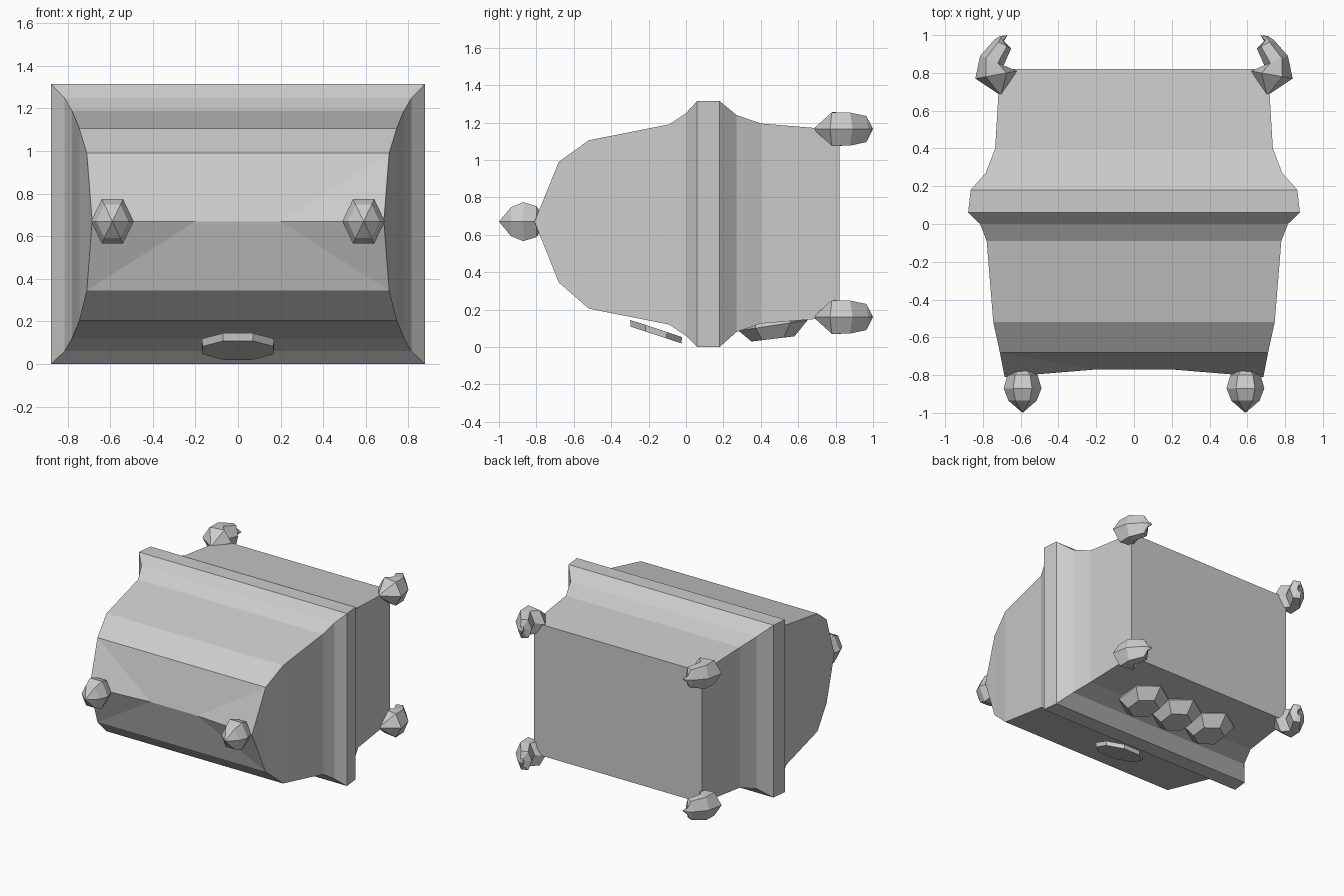
import bpy, bmesh
from math import sin, cos, pi
from mathutils import Vector

if "Cube" in bpy.data.objects:
    bpy.data.objects.remove(bpy.data.objects["Cube"])


def finish(bm, name):
    bmesh.ops.recalc_face_normals(bm, faces=bm.faces[:])
    mesh = bpy.data.meshes.new(name)
    bm.to_mesh(mesh)
    bm.free()
    ob = bpy.data.objects.new(name, mesh)
    bpy.context.collection.objects.link(ob)
    return ob


def skin(bm, rings):
    """Join rings of points; a single point closes to a tip. Returns verts."""
    vs = [[bm.verts.new(p) for p in r] for r in rings]
    for a, b in zip(vs, vs[1:]):
        n = max(len(a), len(b))
        for i in range(n):
            j = (i + 1) % n
            if len(a) == 1:
                bm.faces.new((a[0], b[j], b[i]))
            elif len(b) == 1:
                bm.faces.new((a[i], a[j], b[0]))
            else:
                bm.faces.new((a[i], a[j], b[j], b[i]))
    return vs


def loft(name, rings):
    bm = bmesh.new()
    vs = skin(bm, rings)
    for end in (vs[0], vs[-1]):
        if len(end) > 2:
            bm.faces.new(end)
    return finish(bm, name)


# Chest body: rectangular sections (y, half width, z low, z high)
sections = [(0.82, 0.71, 0.16, 1.16), (0.40, 0.735, 0.125, 1.195),
            (0.27, 0.785, 0.08, 1.24), (0.18, 0.865, 0.0, 1.315),
            (0.06, 0.878, 0.0, 1.315), (0.0, 0.815, 0.06, 1.25),
            (-0.09, 0.78, 0.12, 1.19), (-0.52, 0.745, 0.205, 1.105),
            (-0.68, 0.71, 0.345, 0.99)]
bm = bmesh.new()
body = skin(bm, [[(-w, y, a), (w, y, a), (w, y, b), (-w, y, b)]
                 for y, w, a, b in sections])
bm.faces.new(body[0])
# Lid crown: a ridge that sinks slightly in the middle
ll, lr, ur, ul = body[-1]
p1, m1, m2, p2 = [bm.verts.new((x, y, 0.67)) for x, y in
                  ((-0.685, -0.81), (-0.2, -0.77), (0.2, -0.77), (0.685, -0.81))]
for left, right in ((ll, lr), (ul, ur)):
    bm.faces.new((left, p1, m1))
    bm.faces.new((left, m1, m2, right))
    bm.faces.new((right, m2, p2))
bm.faces.new((ll, ul, p1))
bm.faces.new((lr, ur, p2))
finish(bm, "chest_body")

# Lid knobs
for side, s in (("left", -1), ("right", 1)):
    prof = [(-1.0, 0), (-0.935, 0.075), (-0.87, 0.1), (-0.80, 0.08), (-0.74, 0)]
    loft("lid_knob_" + side,
         [[(s * 0.59 + r * cos(k * pi / 3), y, 0.67 + 1.2 * r * sin(k * pi / 3))
           for k in range(6 if r else 1)] for y, r in prof])

# Curled feet: hexagonal sections given by outer point, inner point, half height
curl = [((0.84, 0.77), (0.62, 0.81), 0.09), ((0.815, 0.89), (0.69, 0.84), 0.088),
        ((0.74, 0.975), (0.65, 0.93), 0.07), ((0.71, 0.995), (0.69, 0.965), 0.025)]
for side, s in (("left", -1), ("right", 1)):
    for level, z in (("lower", 0.16), ("upper", 1.165)):
        rings = [[(s * 0.705, 0.68, z)]]
        for o, i, h in curl:
            c, d = (Vector(o) + Vector(i)) / 2, (Vector(o) - Vector(i)) / 2
            ring = []
            for k in range(6):
                q = c + d * cos(k * pi / 3)
                ring.append((s * q.x, q.y, z + h * sin(k * pi / 3) / 0.866))
            rings.append(ring)
        rings.append([(s * 0.67, 1.0, z)])
        loft(f"foot_{level}_{side}", rings)


def plate(name, x, y, n, start, levels):
    """Tilted polygonal plate; levels are (x radius, y radius, z at centre, slope)."""
    loft(name, [[(x + a * cos(start + 2 * pi * k / n),
                  y + b * sin(start + 2 * pi * k / n),
                  z + m * b * sin(start + 2 * pi * k / n)) for k in range(n)]
                for a, b, z, m in levels])


# Lock plate under the lid lip
plate("lock_plate", 0, -0.16, 8, pi / 8,
      [(0.184, 0.15, 0.099, -0.33), (0.18, 0.147, 0.064, -0.33)])

# Three faceted hexagonal studs on the body
for i in range(3):
    plate(f"stud_{i + 1}", (i - 1) * 0.3, 0.465, 6, pi / 2,
          [(0.165, 0.185, 0.14, 0.15), (0.172, 0.185, 0.115, 0.15),
           (0.11, 0.115, 0.043, 0.12)])
